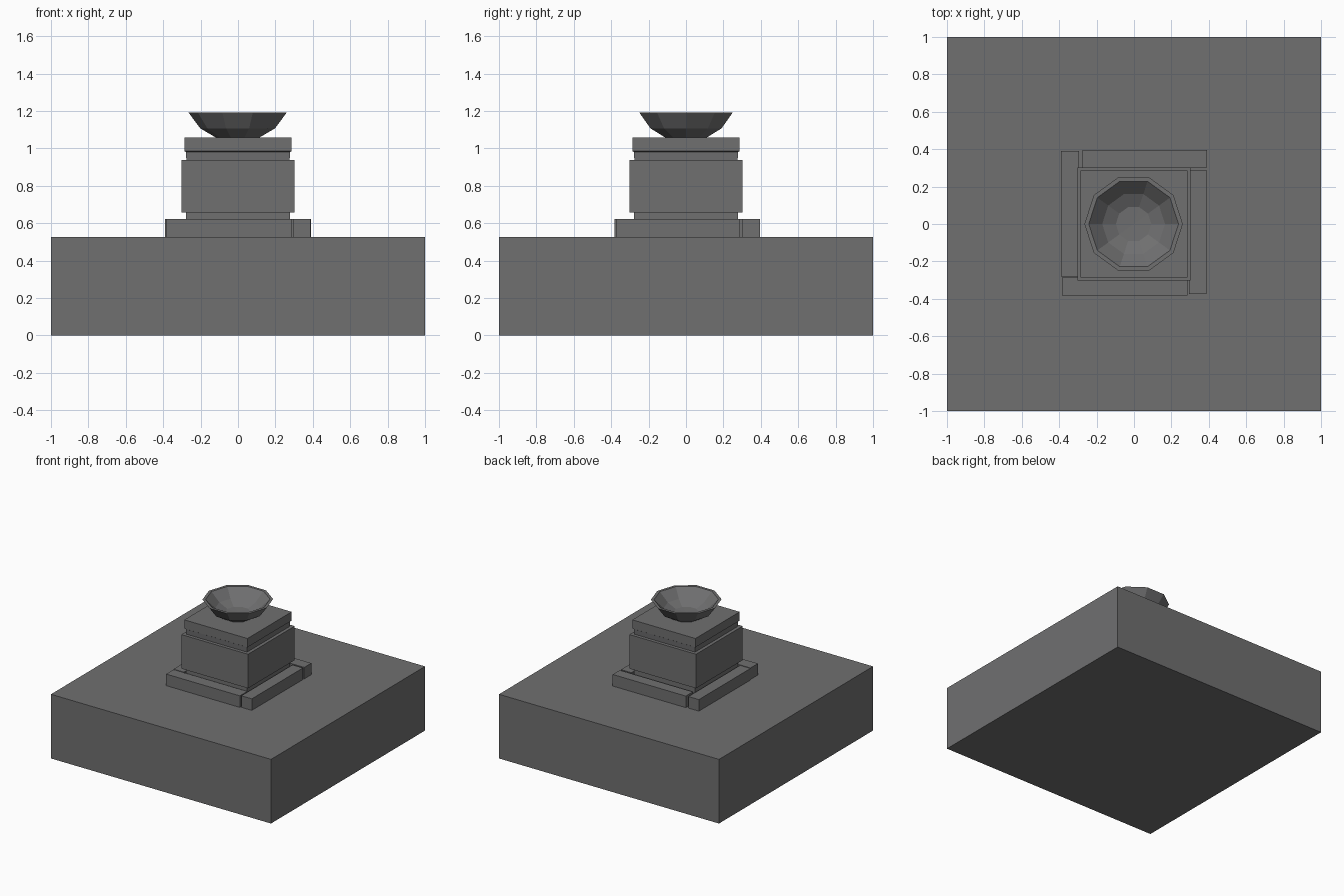
import bpy, bmesh, math

if "Cube" in bpy.data.objects:
    bpy.data.objects.remove(bpy.data.objects["Cube"])

stone = bpy.data.materials.new("dark grey stone")
stone.diffuse_color = (0.16, 0.16, 0.163, 1)
stone.use_nodes = True
stone.node_tree.nodes["Principled BSDF"].inputs["Base Color"].default_value = stone.diffuse_color


def loft(name, rings, sides, start=0.0, center=(0, 0)):
    """Stack of regular polygon rings (radius, z), capped at both ends."""
    bm = bmesh.new()
    loops = []
    for r, z in rings:
        loops.append([bm.verts.new((center[0] + r * math.cos(start + 2 * math.pi * i / sides),
                                    center[1] + r * math.sin(start + 2 * math.pi * i / sides), z))
                      for i in range(sides)])
    for a, b in zip(loops, loops[1:]):
        for i in range(sides):
            j = (i + 1) % sides
            bm.faces.new((a[i], a[j], b[j], b[i]))
    bm.faces.new(loops[0][::-1])
    bm.faces.new(loops[-1])
    bmesh.ops.recalc_face_normals(bm, faces=bm.faces[:])
    mesh = bpy.data.meshes.new(name)
    bm.to_mesh(mesh)
    bm.free()
    mesh.materials.append(stone)
    obj = bpy.data.objects.new(name, mesh)
    bpy.context.collection.objects.link(obj)
    return obj


def square(name, rings, center=(0, 0)):
    """Square stack given by half widths."""
    return loft(name, [(h * math.sqrt(2), z) for h, z in rings], 4, math.pi / 4, center)


def box(name, x0, x1, y0, y1, z0, z1):
    obj = square(name, [(0.5, -0.5), (0.5, 0.5)])
    for v in obj.data.vertices:
        v.co = ((x0 + x1) / 2 + v.co.x * (x1 - x0),
                (y0 + y1) / 2 + v.co.y * (y1 - y0),
                (z0 + z1) / 2 + v.co.z * (z1 - z0))


# ground block
box("base_block", -1, 1, -1, 1, 0, 0.527)

# four kerb stones laid in a pinwheel around the pedestal
box("front_kerb", -0.385, 0.285, -0.383, -0.287, 0.527, 0.622)
box("right_kerb", 0.293, 0.388, -0.375, 0.29, 0.527, 0.622)
box("back_kerb", -0.275, 0.39, 0.303, 0.395, 0.527, 0.622)
box("left_kerb", -0.39, -0.295, -0.28, 0.39, 0.527, 0.622)

# pedestal
square("pedestal_foot", [(0.278, 0.527), (0.278, 0.66)])
square("pedestal_block", [(0.303, 0.658), (0.303, 0.938)])
square("pedestal_cap", [(0.276, 0.938), (0.279, 0.98), (0.287, 0.985), (0.287, 1.057)])

# ten-sided bowl: outside up to the rim, then down the inside
loft("bowl", [(0.115, 1.057), (0.2, 1.107), (0.263, 1.192),
              (0.24, 1.192), (0.168, 1.123), (0.095, 1.088), (0.002, 1.084)],
     10, 0, (-0.002, 0))
